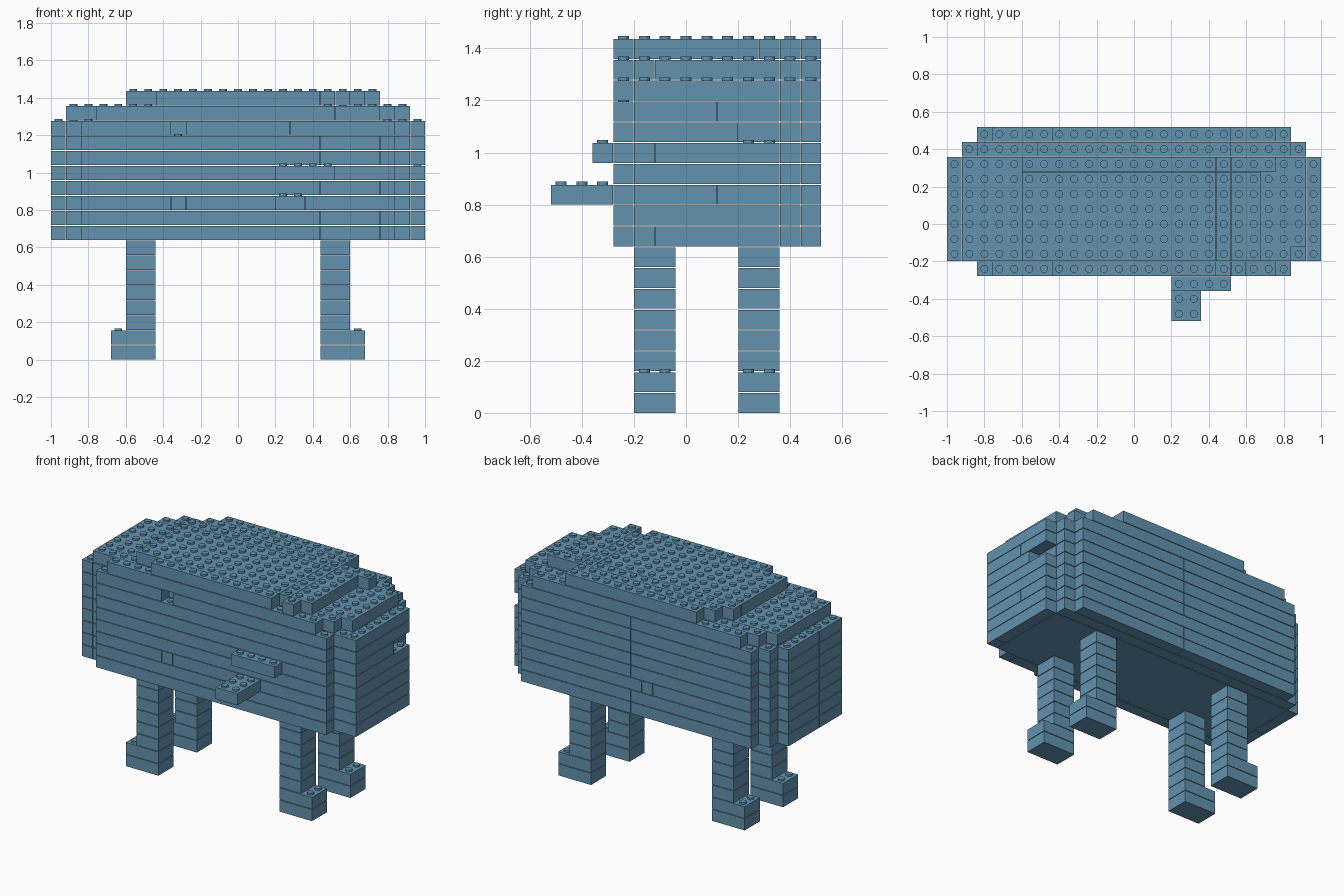
import bpy
import bmesh
from mathutils import Matrix, Vector

U = 0.08            # stud pitch and plate height
GAP, INSET = 0.004, 0.001
STUD_R, STUD_H = 0.021, 0.012

cube = bpy.data.objects.get("Cube")
if cube:
    bpy.data.objects.remove(cube, do_unlink=True)

blue = bpy.data.materials.new("dusty blue")
blue.use_nodes = True
COLOUR = (0.125, 0.29, 0.43, 1)
blue.diffuse_color = COLOUR
blue.node_tree.nodes["Principled BSDF"].inputs["Base Color"].default_value = COLOUR

parts = {}          # part name -> bricks as stud cells (x0, x1, y0, y1, layer)


def brick(part, x0, x1, y0, y1, layer):
    parts.setdefault(part, []).append((x0, x1, y0, y1, layer))


def row(part, cuts, y0, y1, layer):
    """Bricks laid end to end along x, split at the cuts."""
    for a, b in zip(cuts, cuts[1:]):
        brick(part, a, b, y0, y1, layer)


def column(part, x0, x1, cuts, layer):
    """Bricks laid end to end along y, split at the cuts."""
    for a, b in zip(cuts, cuts[1:]):
        brick(part, x0, x1, a, b, layer)


# Legs with feet pointing outwards
for y, depth in ((1, "front"), (6, "back")):
    for side in ("right", "left"):
        for layer in range(8):
            x0, x1 = (4 if layer < 2 else 5), 7
            if side == "left":
                x0, x1 = 25 - x1, 25 - x0
            brick(f"{depth}_{side}_leg", x0, x1, y, y + 2, layer)

# Body walls: joints of the front row in each layer
front_joints = [(18, 22), (18, 22), (8, 9, 17), (18, 22),
                (17, 18), (18, 22), (18, 22), (9, 16)]
for n, joints in enumerate(front_joints):
    layer = 8 + n
    part = "body_walls"
    if n == 7:      # small eye opening in the top wall layer
        row(part, (2, 8), 0, 1, layer)
        row(part, (*joints, 23), 0, 1, layer)
    else:
        row(part, (2, *joints, 23), 0, 1, layer)
    row(part, (1, 24), 1, 8, layer)
    column(part, 0, 1, (1, 4, 8), layer)
    if n == 5:      # notch in the left end
        column(part, 24, 25, (1, 6), layer)
    elif n in (2, 6):
        column(part, 24, 25, (1, 5, 8), layer)
    else:
        column(part, 24, 25, (1, 2, 8) if n % 2 == 0 else (1, 8), layer)
    row(part, (1, 24), 8, 9, layer)
    row(part, (2, 11, 12, 23) if n == 2 else (2, 13, 23), 9, 10, layer)

# Lower roof
roof = "lower_roof"
row(roof, (3, 19, 22), 0, 1, 16)
row(roof, (1, 23), 1, 2, 16)
row(roof, (1, 18, 24), 2, 8, 16)
row(roof, (2, 23), 8, 9, 16)
row(roof, (3, 22), 9, 10, 16)

# Upper roof with stepped corners
roof = "upper_roof"
row(roof, (7, 18), 0, 1, 17)
row(roof, (19, 20), 0, 1, 17)
row(roof, (5, 18, 19, 21), 1, 7, 17)
row(roof, (5, 18, 19, 22), 7, 8, 17)
row(roof, (6, 19), 8, 9, 17)
row(roof, (7, 19), 9, 10, 17)

# Ledges on the front wall
brick("upper_ledge", 15, 19, -1, 0, 12)
brick("lower_ledge", 15, 17, -3, 0, 10)


def cells(b):
    x0, x1, y0, y1, layer = b
    return [(x, y, layer) for x in range(x0, x1) for y in range(y0, y1)]


def place(x, y, layer):
    return Vector((x * U - 1, y * U - 0.28, layer * U))


filled = {c for bricks in parts.values() for b in bricks for c in cells(b)}

for name, bricks in parts.items():
    bm = bmesh.new()
    for b in bricks:
        x0, x1, y0, y1, layer = b
        low = place(x0, y0, layer) + Vector((INSET, INSET, 0))
        high = place(x1, y1, layer + 1) - Vector((INSET, INSET, GAP))
        size = high - low
        bmesh.ops.create_cube(bm, size=1, matrix=Matrix.Translation((low + high) / 2)
                              @ Matrix.Diagonal((*size, 1)))
        # Studs wherever nothing sits on top
        for x, y, k in cells(b):
            if (x, y, k + 1) not in filled:
                spot = place(x + 0.5, y + 0.5, k + 1) + Vector((0, 0, STUD_H / 2 - GAP))
                bmesh.ops.create_cone(bm, cap_ends=True, segments=12, radius1=STUD_R,
                                      radius2=STUD_R, depth=STUD_H,
                                      matrix=Matrix.Translation(spot))
    mesh = bpy.data.meshes.new(name)
    bm.to_mesh(mesh)
    bm.free()
    mesh.materials.append(blue)
    obj = bpy.data.objects.new(name, mesh)
    bpy.context.collection.objects.link(obj)
